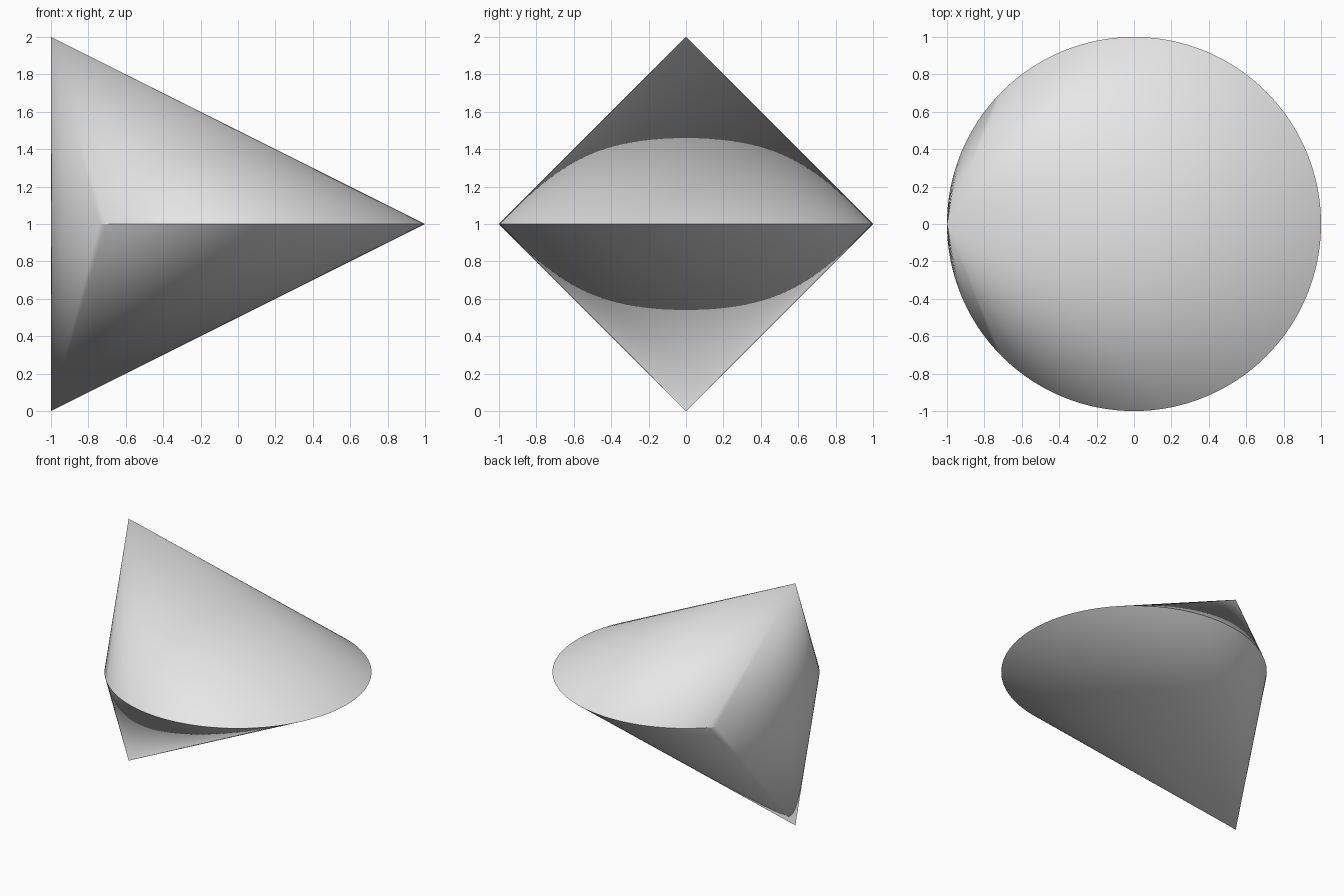
import bpy
import bmesh
from math import cos, sin, pi, radians

SEGMENTS = 128

cube = bpy.data.objects.get("Cube")
if cube:
    bpy.data.objects.remove(cube, do_unlink=True)

# Plain grey material
GREY = (0.8, 0.8, 0.8, 1.0)
grey = bpy.data.materials.new("light grey")
grey.use_nodes = True
grey.diffuse_color = GREY
grey.node_tree.nodes["Principled BSDF"].inputs["Base Color"].default_value = GREY

# Shared circular rim at mid height
bm = bmesh.new()
rim = []
for i in range(SEGMENTS):
    angle = 2 * pi * i / SEGMENTS
    rim.append(bm.verts.new((cos(angle), sin(angle), 1)))

# Upper and lower slanted cones, both tips above the right end of the rim
for height in (2, 0):
    tip = bm.verts.new((-1, 0, height))
    for a, b in zip(rim, rim[1:] + rim[:1]):
        bm.faces.new((a, b, tip) if height else (b, a, tip))

mesh = bpy.data.meshes.new("slanted_double_cone")
bm.to_mesh(mesh)
bm.free()
mesh.materials.append(grey)

body = bpy.data.objects.new("slanted_double_cone", mesh)
bpy.context.collection.objects.link(body)

# Smooth sides with a crisp rim where the cones meet sharply
bpy.ops.object.select_all(action="DESELECT")
body.select_set(True)
bpy.context.view_layer.objects.active = body
bpy.ops.object.shade_smooth_by_angle(angle=radians(30))
